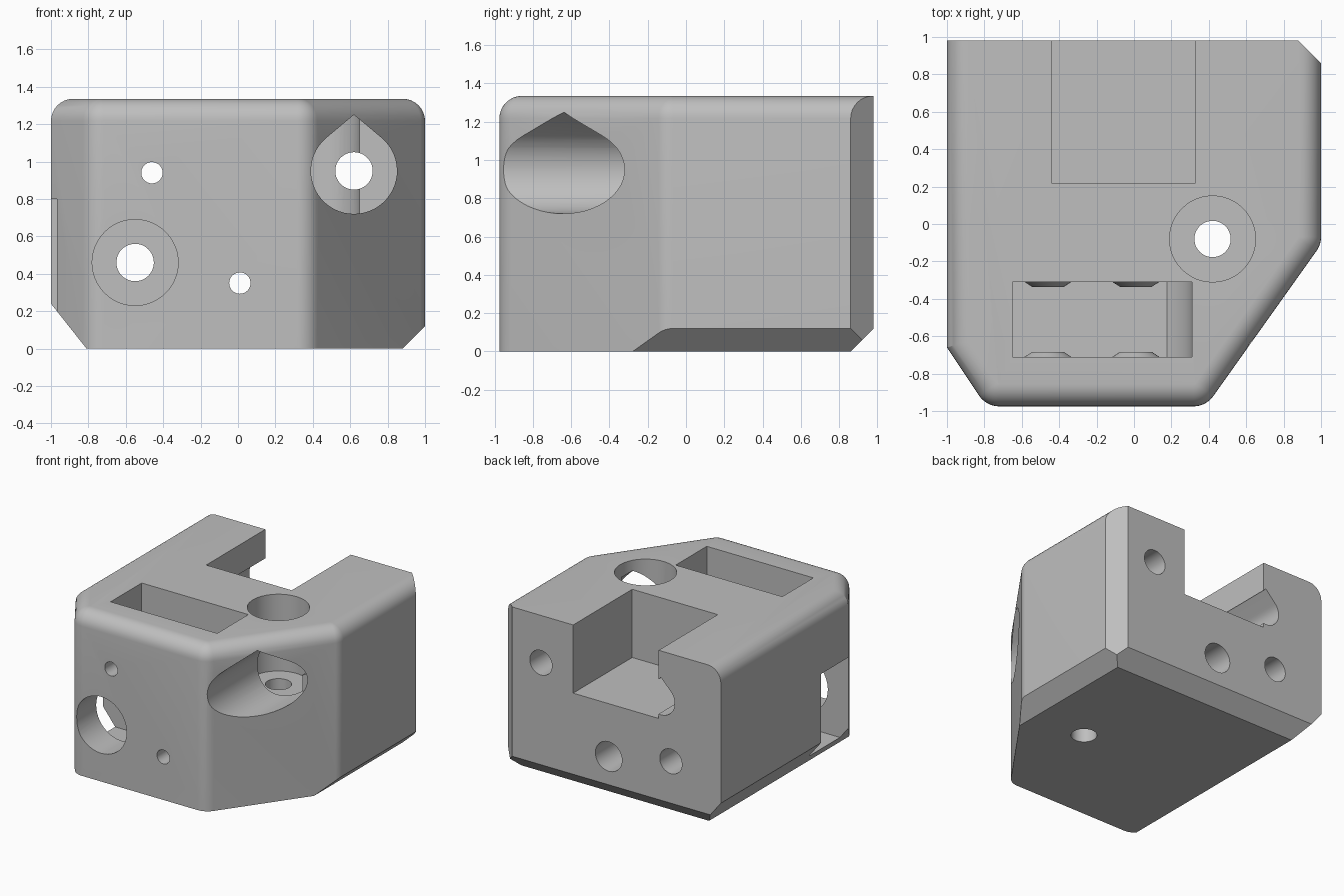
import bpy, bmesh, math
from mathutils import Vector, Matrix

cube = bpy.data.objects.get("Cube")
if cube:
    bpy.data.objects.remove(cube, do_unlink=True)

grey = bpy.data.materials.new("printed grey")
grey.use_nodes = True
grey.diffuse_color = (0.52, 0.52, 0.52, 1)
grey.node_tree.nodes["Principled BSDF"].inputs["Base Color"].default_value = (0.52, 0.52, 0.52, 1)

HEIGHT = 1.335
ROUND = 0.118


def make_object(name, bm):
    bmesh.ops.recalc_face_normals(bm, faces=bm.faces)
    mesh = bpy.data.meshes.new(name)
    bm.to_mesh(mesh)
    bm.free()
    mesh.materials.append(grey)
    ob = bpy.data.objects.new(name, mesh)
    bpy.context.collection.objects.link(ob)
    return ob


def loft(bm, rings):
    """Skin closed rings of equal size and cap both ends."""
    loops = [[bm.verts.new(p) for p in ring] for ring in rings]
    for low, high in zip(loops, loops[1:]):
        for i in range(len(low)):
            j = (i + 1) % len(low)
            bm.faces.new((low[i], low[j], high[j], high[i]))
    bm.faces.new(loops[0][::-1])
    bm.faces.new(loops[-1])


def prism(name, profile, start, end, plane="XZ", end_profile=None):
    """Extrude a 2D profile along y (XZ) or along z (XY)."""
    def place(p, d):
        return (p[0], d, p[1]) if plane == "XZ" else (p[0], p[1], d)
    bm = bmesh.new()
    loft(bm, [[place(p, start) for p in profile],
              [place(p, end) for p in end_profile or profile]])
    return make_object(name, bm)


def arc(cx, cy, r, a, b, n):
    return [(cx + r * math.cos(a + (b - a) * k / n),
             cy + r * math.sin(a + (b - a) * k / n)) for k in range(n + 1)]


def circle(cx, cy, r, n=48):
    return arc(cx, cy, r, 0, math.tau, n)[:-1]


def teardrop(cx, cy, r, h):
    a = math.acos(r / h)
    return arc(cx, cy, r, math.pi / 2 + a, 2.5 * math.pi - a, 40) + [(cx, cy + h)]


def combine(target, tool, operation="DIFFERENCE"):
    mod = target.modifiers.new(tool.name, "BOOLEAN")
    mod.operation = operation
    mod.solver = "EXACT"
    mod.object = tool
    bpy.context.view_layer.objects.active = target
    bpy.ops.object.modifier_apply(modifier=mod.name)
    bpy.data.objects.remove(tool, do_unlink=True)


# Footprint: corner position, corner radius, whether the next edge rounds over at the top
footprint = [((-1, 0.98), 0, True), ((-1, -0.66), 0, True),
             ((-0.79, -0.975), 0.13, True), ((0.385, -0.975), 0.13, True),
             ((1, -0.11), 0.13, True), ((1, 0.86), 0, False), ((0.88, 0.98), 0, False)]


def body_ring(inset, z):
    corners = [Vector(c[0]) for c in footprint]
    count = len(corners)
    dirs = [(corners[(i + 1) % count] - corners[i]).normalized() for i in range(count)]
    ring = []
    for i, (_, radius, rounded) in enumerate(footprint):
        n1 = Vector((dirs[i - 1].y, -dirs[i - 1].x))
        n2 = Vector((dirs[i].y, -dirs[i].x))
        c1 = n1.dot(corners[i]) - inset * footprint[i - 1][2]
        c2 = n2.dot(corners[i]) - inset * rounded
        det = n1.x * n2.y - n1.y * n2.x
        p = Vector(((c1 * n2.y - c2 * n1.y) / det, (n1.x * c2 - n2.x * c1) / det))
        if radius:
            r = radius - inset
            turn = math.asin(det)
            centre = p - dirs[i - 1] * r * math.tan(turn / 2) - n1 * r
            a = math.atan2(n1.y, n1.x)
            ring += [(x, y, z) for x, y in arc(centre.x, centre.y, r, a, a + turn, 8)]
        else:
            ring.append((p.x, p.y, z))
    return ring


# Main block with rounded top rim
bm = bmesh.new()
steps = [math.pi / 2 * k / 8 for k in range(9)]
loft(bm, [body_ring(0, 0)] + [body_ring(ROUND * (1 - math.cos(a)),
                                        HEIGHT - ROUND + ROUND * math.sin(a)) for a in steps])

# Bottom chamfers on the two sides and the back
for point, normal in [((0.88, 0, 0), (1, 0, -1)), ((0, 0.86, 0), (0, 1, -1)),
                      ((-0.81, 0, 0), (-0.24, 0, -0.19))]:
    cut = bmesh.ops.bisect_plane(bm, geom=bm.verts[:] + bm.edges[:] + bm.faces[:],
                                 plane_co=point, plane_no=Vector(normal).normalized(),
                                 clear_outer=True)
    bmesh.ops.holes_fill(bm, edges=[e for e in bm.edges if e.is_boundary])
body = make_object("bracket_block", bm)

# Pulley pocket: open at the top and through the side, rounded below the lower pulley
pocket = [(-0.65, 1.6), (-0.65, 0.8), (-1.2, 0.8), (-1.2, 0.1)]
pocket += arc(0.01, 0.35, 0.3, -math.asin(0.25 / 0.3), 0, 14) + [(0.31, 1.6)]
combine(body, prism("pulley_pocket", pocket, -0.71, -0.31))

# Tapered bosses either side of each pulley
for x, z in [(-0.46, 0.94), (0.01, 0.35)]:
    for wall, inward in [(-0.71, 1), (-0.31, -1)]:
        combine(body, prism("pulley_boss", circle(x, z, 0.14), wall - inward * 0.01,
                            wall + inward * 0.026, "XZ", circle(x, z, 0.085)), "UNION")

# Rear notch
notch = [(-0.44, 0.22), (0.33, 0.22), (0.33, 1.2), (-0.44, 1.2)]
combine(body, prism("rear_notch", notch, 0.78, 1.6, "XY"))

# Bolt holes and their counterbores: name, profile, start, end, plane
cuts = [
    ("front_counterbore", circle(-0.55, 0.46, 0.23), -1.2, -0.1, "XZ"),
    ("front_bolt", circle(-0.55, 0.46, 0.1), -1.2, 1.2, "XZ"),
    ("corner_counterbore", teardrop(0.62, 0.95, 0.23, 0.3), -1.2, -0.1, "XZ"),
    ("corner_bolt", circle(0.62, 0.95, 0.1), -1.2, 1.2, "XZ"),
    ("top_counterbore", circle(0.42, -0.08, 0.23), 0.71, 1.6, "XY"),
    ("top_bolt", circle(0.42, -0.08, 0.097), -0.2, 1.6, "XY"),
    ("upper_pin", circle(-0.46, 0.94, 0.057), -1.2, 1.2, "XZ"),
    ("upper_pin_head", teardrop(-0.46, 0.94, 0.125, 0.18), 0.22, 1.2, "XZ"),
    ("lower_pin", circle(0.01, 0.35, 0.057), -1.2, 1.2, "XZ"),
    ("lower_pin_head", circle(0.01, 0.35, 0.12), 0.22, 1.2, "XZ"),
]
for cut in cuts:
    combine(body, prism(*cut))

# Smooth the curves, keep machined edges crisp
bpy.ops.object.select_all(action="DESELECT")
body.select_set(True)
bpy.context.view_layer.objects.active = body
bpy.ops.object.shade_smooth_by_angle(angle=math.radians(25))
